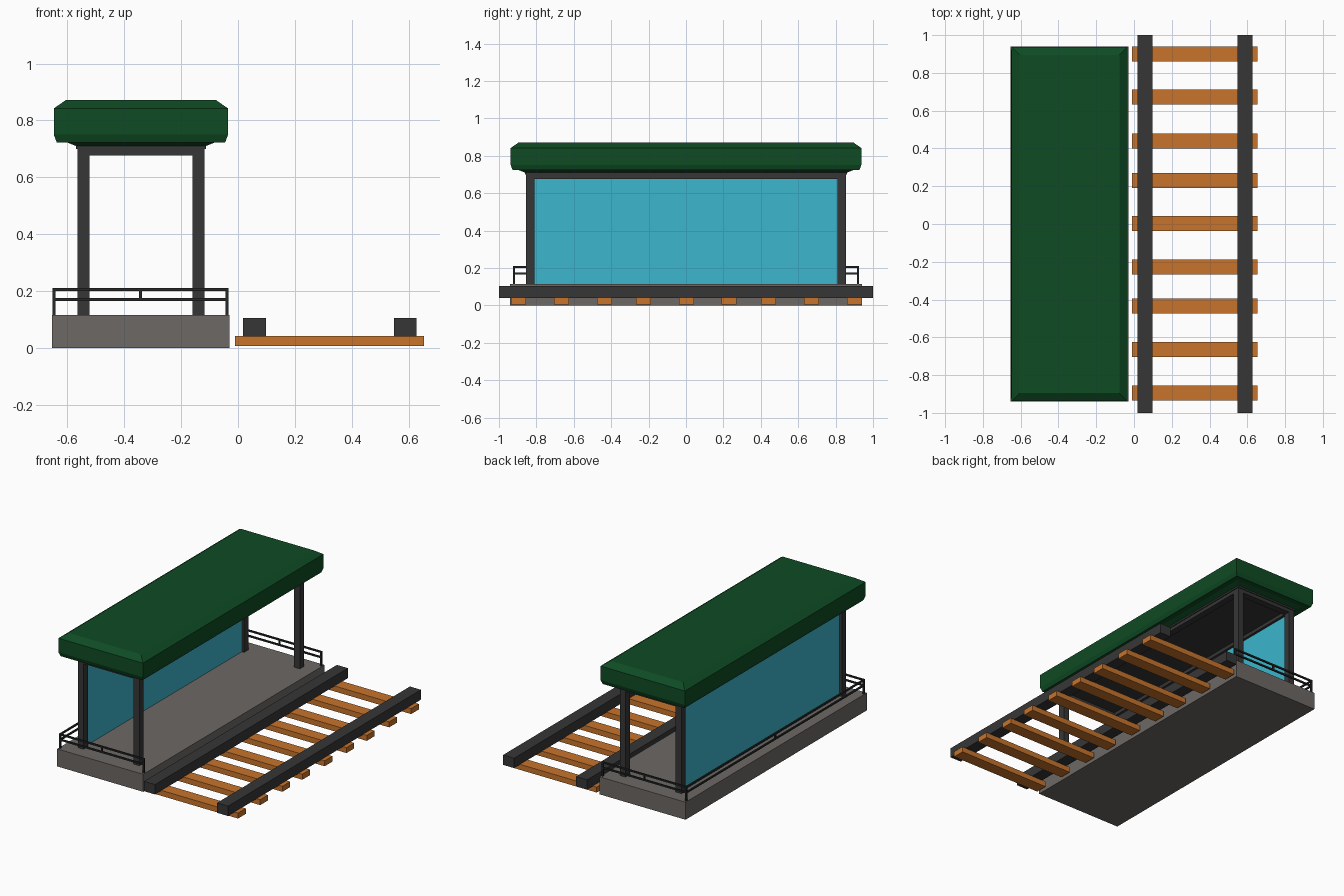
import bpy, bmesh

if "Cube" in bpy.data.objects:
    bpy.data.objects.remove(bpy.data.objects["Cube"])


def material(name, rgb):
    m = bpy.data.materials.new(name)
    m.diffuse_color = (*rgb, 1)
    m.use_nodes = True
    m.node_tree.nodes["Principled BSDF"].inputs["Base Color"].default_value = m.diffuse_color
    return m


GREEN = material("roof green", (0.0046, 0.07, 0.017))
DARK = material("dark metal", (0.037, 0.037, 0.037))
RAILING = material("railing black", (0.018, 0.021, 0.022))
STONE = material("platform grey", (0.155, 0.14, 0.13))
GLASS = material("glass blue", (0.045, 0.47, 0.61))
WOOD = material("sleeper orange", (0.58, 0.175, 0.025))


def finish(bm, name, mat):
    bmesh.ops.recalc_face_normals(bm, faces=bm.faces)
    me = bpy.data.meshes.new(name)
    bm.to_mesh(me)
    bm.free()
    me.materials.append(mat)
    ob = bpy.data.objects.new(name, me)
    bpy.context.collection.objects.link(ob)
    return ob


def rings(name, mat, x0, x1, y1, levels):
    """Stack of rectangles given as (inset, height), capped at both ends."""
    bm = bmesh.new()
    loops = []
    for i, z in levels:
        loops.append([bm.verts.new(p) for p in (
            (x0 + i, -y1 + i, z), (x1 - i, -y1 + i, z),
            (x1 - i, y1 - i, z), (x0 + i, y1 - i, z))])
    for a, b in zip(loops, loops[1:]):
        for k in range(4):
            n = (k + 1) % 4
            bm.faces.new((a[k], a[n], b[n], b[k]))
    bm.faces.new(loops[0])
    bm.faces.new(loops[-1])
    return finish(bm, name, mat)


def boxes(name, mat, items):
    """One object from boxes given as (x0, x1, y0, y1, z0, z1)."""
    bm = bmesh.new()
    for x0, x1, y0, y1, z0, z1 in items:
        vs = bmesh.ops.create_cube(bm, size=1)["verts"]
        bmesh.ops.scale(bm, verts=vs, vec=(x1 - x0, y1 - y0, z1 - z0))
        bmesh.ops.translate(bm, verts=vs, vec=((x0 + x1) / 2, (y0 + y1) / 2, (z0 + z1) / 2))
    return finish(bm, name, mat)


# Platform slab
boxes("platform", STONE, [(-0.655, -0.03, -0.94, 0.94, 0, 0.115)])

# Roof with bevelled top edge and tapered underside
rings("roof", GREEN, -0.648, -0.035, 0.937,
      [(0.085, 0.707), (0.045, 0.723), (0.01, 0.723), (0, 0.75), (0, 0.842), (0.043, 0.872)])

# Shelter frame: four posts, a ring of beams and the ceiling
PX = ((-0.565, -0.523), (-0.16, -0.118))
PY = ((-0.855, -0.81), (0.81, 0.855))
boxes("posts", DARK, [(*px, *py, 0.115, 0.69) for px in PX for py in PY])
boxes("beams", DARK, [(*px, -0.855, 0.855, 0.676, 0.71) for px in PX]
      + [(-0.523, -0.16, *py, 0.676, 0.71) for py in PY])
boxes("ceiling", DARK, [(-0.57, -0.113, -0.86, 0.86, 0.699, 0.712)])

# Glass wall on the side away from the track
boxes("back_glass", GLASS, [(-0.549, -0.539, -0.81, 0.81, 0.115, 0.676)])

# Low railing around both ends and the back
T = 0.01
bars = []
for z in (0.165, 0.2):
    bars.append((-0.652, -0.652 + T, -0.925, 0.925, z, z + T))
    for y in (-0.925, 0.925 - T):
        bars.append((-0.652, -0.034, y, y + T, z, z + T))
for y in (-0.925, 0.925 - T):
    for x in (-0.652, -0.034 - T):
        bars.append((x, x + T, y, y + T, 0.113, 0.21))
    bars.append((-0.348, -0.338, y, y + T, 0.165, 0.21))
bars.append((-0.652, -0.652 + T, -T / 2, T / 2, 0.165, 0.21))
boxes("railing", RAILING, bars)

# Track: two rails on nine sleepers
boxes("rails", DARK, [(x, x + 0.08, -1, 1, 0.04, 0.105) for x in (0.018, 0.548)])
boxes("sleepers", WOOD, [(-0.01, 0.655, y - 0.04, y + 0.04, 0.006, 0.042)
                         for y in (-0.895, -0.665, -0.435, -0.228, 0.003, 0.23, 0.44, 0.672, 0.9)])
